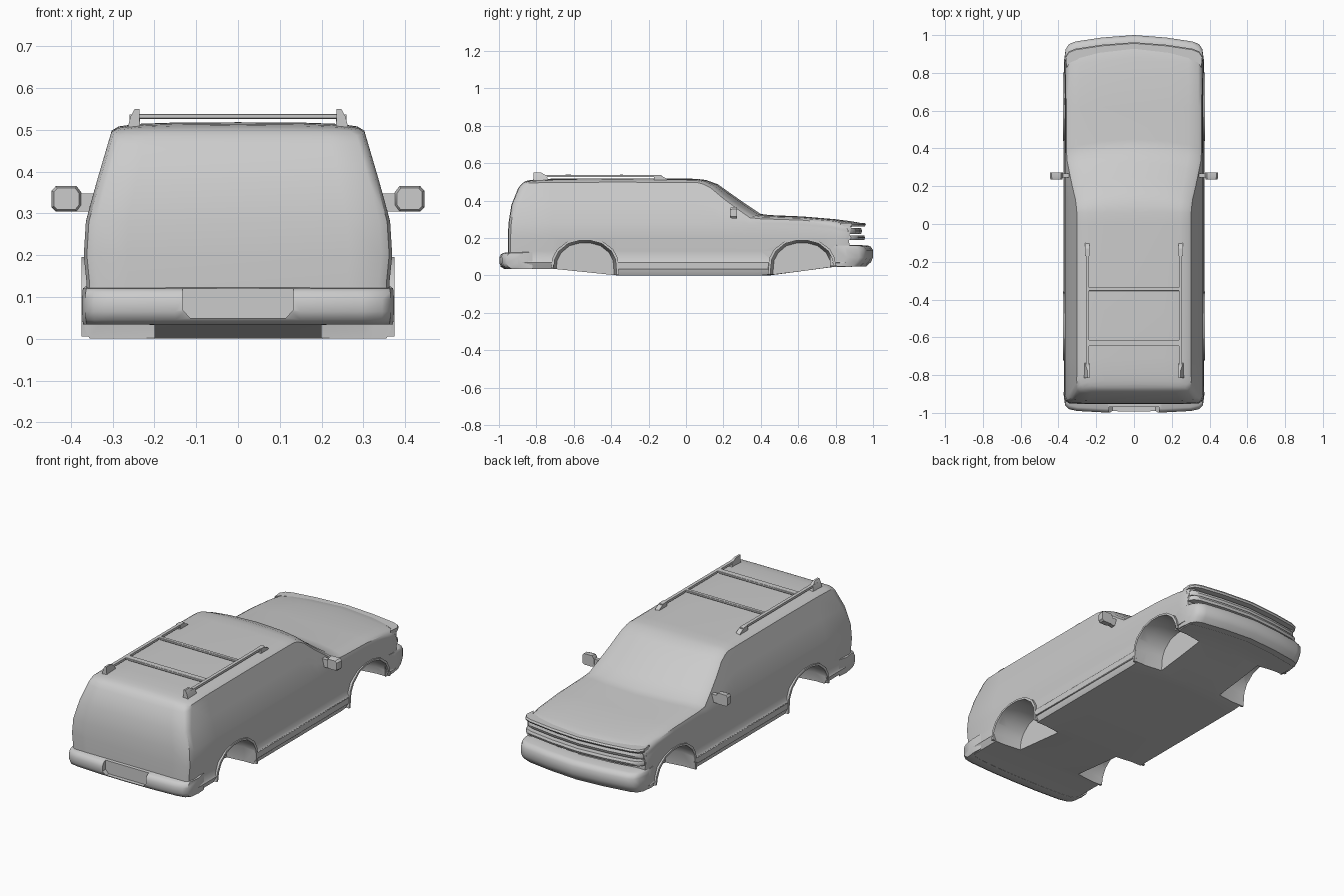
import bpy, bmesh, math

if "Cube" in bpy.data.objects:
    bpy.data.objects.remove(bpy.data.objects["Cube"])

grey = bpy.data.materials.new("body_grey")
grey.use_nodes = True
grey.diffuse_color = (0.6, 0.6, 0.6, 1)
grey.node_tree.nodes["Principled BSDF"].inputs["Base Color"].default_value = (0.6, 0.6, 0.6, 1)


def make(name, verts, faces, bevel=0):
    bm = bmesh.new()
    vs = [bm.verts.new(v) for v in verts]
    for f in faces:
        bm.faces.new([vs[i] for i in f])
    bmesh.ops.remove_doubles(bm, verts=bm.verts, dist=1e-5)
    bmesh.ops.recalc_face_normals(bm, faces=bm.faces)
    if bevel:
        bmesh.ops.bevel(bm, geom=bm.edges[:], offset=bevel, segments=1, affect='EDGES')
    me = bpy.data.meshes.new(name)
    bm.to_mesh(me)
    bm.free()
    me.materials.append(grey)
    ob = bpy.data.objects.new(name, me)
    bpy.context.scene.collection.objects.link(ob)
    return ob


def loft(name, rings, split_caps=False, bevel=0):
    """Skin closed rings of equal length; split_caps bridges mirrored points."""
    n = len(rings[0])
    verts = [v for r in rings for v in r]
    faces = [(a * n + i, a * n + (i + 1) % n, (a + 1) * n + (i + 1) % n, (a + 1) * n + i)
             for a in range(len(rings) - 1) for i in range(n)]
    for base in (0, (len(rings) - 1) * n):
        if split_caps:
            for i in range(n // 2):
                quad = [i, i + 1, (n - i - 1) % n, (n - i) % n]
                faces.append([base + k for k in dict.fromkeys(quad)])
        else:
            faces.append([base + i for i in range(n)])
    return make(name, verts, faces, bevel)


def prism(name, outline, x0, x1, bevel=0):
    """Extrude a (y, z) outline along x."""
    return loft(name, [[(x, y, z) for y, z in outline] for x in (x0, x1)], bevel=bevel)


def box(name, x0, x1, y0, y1, z0, z1, bevel=0):
    return prism(name, [(y0, z0), (y1, z0), (y1, z1), (y0, z1)], x0, x1, bevel)


def cut(target, cutter):
    cutter.hide_render = True
    mod = target.modifiers.new("cut", 'BOOLEAN')
    mod.operation, mod.solver, mod.object = 'DIFFERENCE', 'EXACT', cutter
    bpy.context.view_layer.objects.active = target
    bpy.ops.object.modifier_apply(modifier=mod.name)
    bpy.data.objects.remove(cutter)


def interp(t, table):
    if t <= table[0][0]:
        return table[0][1]
    for (a, va), (b, vb) in zip(table, table[1:]):
        if t <= b:
            return va + (vb - va) * (t - a) / (b - a)
    return table[-1][1]


FLOOR = [(-.71, .035), (-.37, 0), (.45, 0), (.79, .045)]
REAR = [(.2, -.95), (.30, -.945), (.38, -.93), (.46, -.90), (.495, -.87), (.515, -.83)]


def section(top, floor):
    """Right half of the body cross-section, roof centre to floor centre."""
    width = lambda z: .362 - max(0, z - .29) * .28
    belt = min(.28, top - .055)
    sh = top - .032
    edge = width(sh) - .022
    mid = (sh + belt) / 2
    return [(0, top), (edge * .55, top - .001), (edge * .85, top - .004), (edge, top - .01),
            (width(sh) - .005, sh + .012), (width(sh), sh - .005), (width(mid), mid),
            (.364, belt), (.369, .2), (.362, .13), (.364, .078), (.371, .068),
            (.366, floor + .022), (.355, floor), (.2, floor), (0, floor)]


def ring(top, floor, place, scale=1):
    half = [(x * scale, place(x * scale, z), z) for x, z in section(top, floor)]
    return half + [(-x, y, z) for x, y, z in half[-2:0:-1]]


# Body shell: tailgate rings, then stations along the length
rings = [ring(t, .035, lambda x, z, o=o: interp(z, REAR) + o, s)
         for t, o, s in ((.503, -.003, .72), (.506, 0, .93), (.51, .012, .98), (.514, .04, 1))]
stations = [(-.71, .517, 0, 0), (-.37, .518, 0, 0), (0, .517, 0, 0), (.06, .516, 0, 0),
            (.11, .509, .03, 0), (.17, .487, .05, 0), (.25, .43, .06, 0), (.33, .374, .06, 0),
            (.40, .328, .06, 0), (.45, .322, .05, 0), (.62, .315, 0, 0), (.79, .301, 0, .3),
            (.88, .290, 0, 1), (.925, .282, 0, 1), (.935, .278, 0, 1)]
for y, top, bow, vee in stations:
    place = lambda x, z: y - bow * (x / .36) ** 2 - vee * (.035 * x / .34 + 1.2 * max(0, x - .34))
    rings.append(ring(top, interp(y, FLOOR), place, .985 if y > .93 else 1))
body = loft("body_shell", rings, split_caps=True)

# Wheel wells and arch lips
ARCH = [(-.17, 0), (-.162, .085), (-.14, .128), (-.09, .17), (-.03, .186), (.03, .186),
        (.09, .17), (.14, .13), (.163, .085), (.17, 0)]
lips = []
for name, yc in (("rear", -.54), ("front", .62)):
    for side, label in ((1, "left"), (-1, "right")):
        arch = [(yc + y, z) for y, z in ARCH]
        closed = [(arch[0][0], -.1)] + arch + [(arch[-1][0], -.1)]
        inner = [(yc + (y - yc) * .92, z * .93) for y, z in closed]
        well = loft("well_cutter", [[(side * .20, y, z) for y, z in inner],
                                    [(side * .30, y, z) for y, z in closed],
                                    [(side * .5, y, z) for y, z in closed]])
        cut(body, well)
        low = [(y, max(z, interp(y, FLOOR) + .005)) for y, z in arch]
        outer = [(yc + (y - yc) * 1.07, z + .010 * (z > .06)) for y, z in low]
        lips.append(prism(name + "_arch_lip_" + label, low + outer[::-1], side * .355, side * .375))


# Bars wrapping the nose or tail: plan path swept with an (inset, z) profile
def wrap_bar(name, path, profile, sign):
    plan = [(-x, y) for x, y in path[:0:-1]] + path
    return loft(name, [[(x * (1 - d * .25), sign * (y - d), z) for d, z in profile]
                       for x, y in plan])


NOSE = [(0, 1.0), (.17, .987), (.31, .966), (.345, .952), (.362, .925), (.371, .86)]
front_bumper = wrap_bar("front_bumper", NOSE,
                        [(.09, .05), (.035, .048), (.012, .07), (0, .095), (0, .135),
                         (.012, .153), (.03, .16), (.09, .162)], 1)


def nose_bar(name, setback, z0, z1):
    path = [(x, y - setback) for x, y in NOSE[:5]]
    return wrap_bar(name, path, [(.06, z0), (.006, z0), (0, (z0 + z1) / 2), (.006, z1), (.06, z1)], 1)


hood_lip = nose_bar("hood_lip", .038, .262, .281)
grille_bar = nose_bar("grille_bar", .042, .188, .214)
grille_panel = nose_bar("grille_panel", .058, .222, .252)

# Rear bumper with a plate recess in the middle
TAIL = [(0, 1.0), (.15, .998), (.30, .99), (.345, .98), (.365, .96), (.373, .90)]
rear_bumper = wrap_bar("rear_bumper", TAIL,
                       [(.08, .034), (.03, .034), (.01, .045), (0, .065), (0, .095),
                        (.008, .112), (.02, .12), (.08, .125)], -1)
recess = loft("recess_cutter", [[(x, y, z) for x, z in
              ((-.115, .05), (.115, .05), (.133, .07), (.133, .2), (-.133, .2), (-.133, .07))]
              for y in (-1.1, -.97)])
cut(rear_bumper, recess)

# Sills between the wheels
for side, label in ((1, "left"), (-1, "right")):
    prism("sill_" + label, [(-.37, .03), (.44, .03), (.445, .068), (-.365, .068)],
          side * .35, side * .373, .003)

# Roof rack
for side, label in ((1, "left"), (-1, "right")):
    a, b = side * .237, side * .255
    box("rack_rail_" + label, a, b, -.79, -.13, .525, .537)
    loft("rack_rear_foot_" + label,
         [[(side * x0, -.815, z), (side * x1, -.815, z), (side * x1, y, z), (side * x0, y, z)]
          for x0, x1, y, z in ((.234, .264, -.735, .505), (.236, .257, -.745, .532),
                               (.236, .247, -.775, .55))])
    prism("rack_front_foot_" + label,
          [(-.17, .508), (-.10, .508), (-.105, .518), (-.14, .537), (-.17, .537)],
          side * .235, side * .26)
for name, y, w in (("front", -.345, .01), ("rear", -.63, .017)):
    box("rack_crossbar_" + name, -.24, .24, y - w, y + w, .526, .538, .002)

# Door mirrors
for side, label in ((1, "left"), (-1, "right")):
    outline = [(.375, .318), (.375, .350), (.386, .365), (.436, .365), (.446, .354),
               (.446, .314), (.436, .304), (.386, .304)]
    loft("mirror_" + label, [[(side * (.41 + (x - .41) * s), y, .335 + (z - .335) * s)
                              for x, z in outline]
                             for y, s in ((.235, .85), (.248, 1), (.272, 1))])
    box("mirror_arm_" + label, side * .335, side * .385, .245, .268, .304, .348)

# Smooth shading with crisp creases
bpy.ops.object.select_all(action='DESELECT')
for ob in bpy.context.scene.objects:
    if ob.type == 'MESH':
        ob.select_set(True)
bpy.context.view_layer.objects.active = body
bpy.ops.object.shade_smooth_by_angle(angle=math.radians(38))
